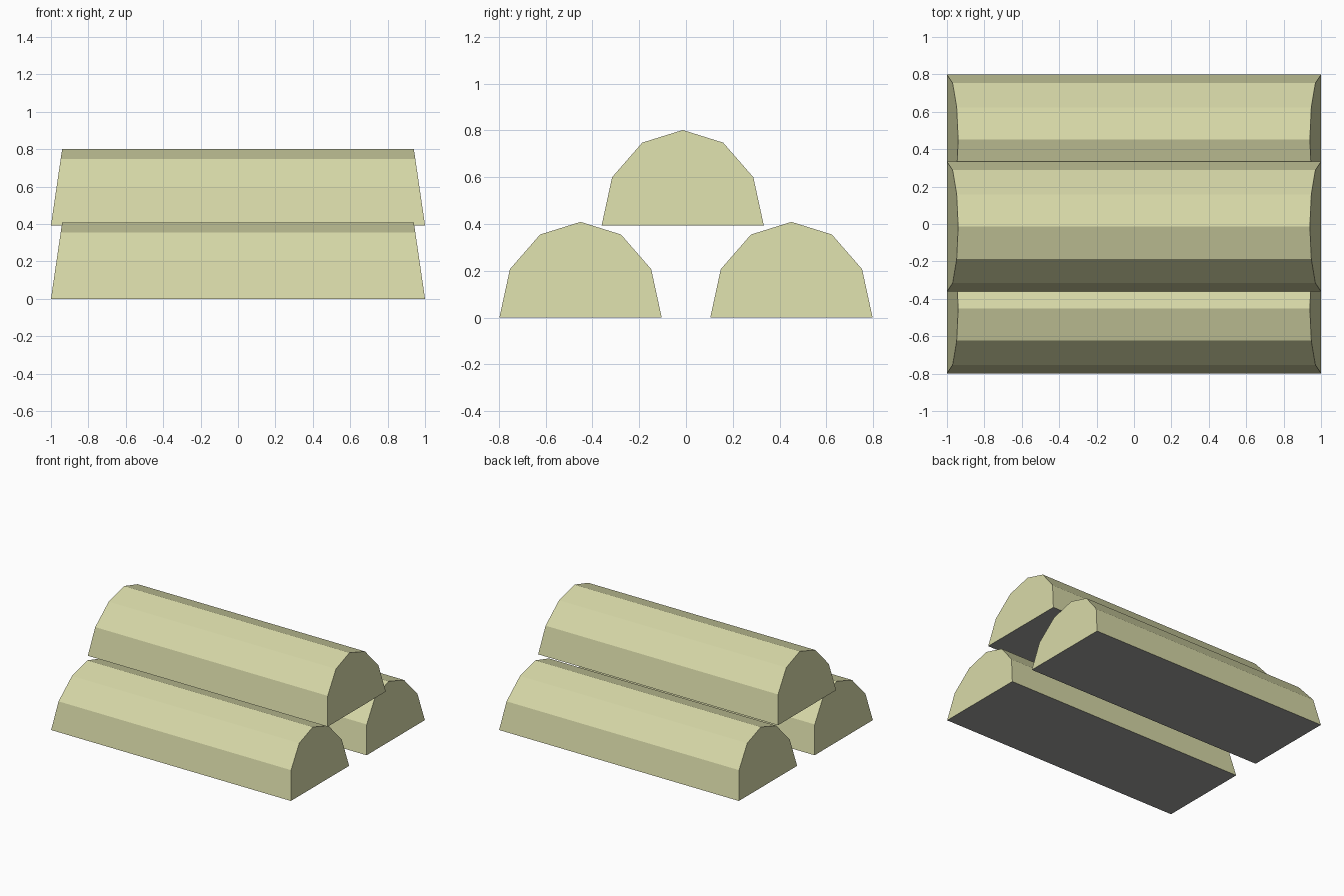
import bpy, bmesh

if "Cube" in bpy.data.objects:
    bpy.data.objects.remove(bpy.data.objects["Cube"])

def material(name, rgb):
    m = bpy.data.materials.new(name)
    m.diffuse_color = (*rgb, 1.0)
    m.use_nodes = True
    m.node_tree.nodes["Principled BSDF"].inputs["Base Color"].default_value = m.diffuse_color
    return m

bark = material("pale olive", (0.68, 0.69, 0.39))
under = material("grey underside", (0.35, 0.35, 0.34))

# Half-round log cross-section (y, z)
HALF = [(0.347, 0.0), (0.302, 0.207), (0.173, 0.355)]
PROFILE = HALF + [(0.0, 0.409)] + [(-y, z) for y, z in reversed(HALF)]
HEIGHT, TAPER = 0.409, 0.06

def log(name, y0, z0):
    bm = bmesh.new()
    # the end faces lean inwards towards the top
    ends = [[bm.verts.new((s * (1 - TAPER * z / HEIGHT), y, z)) for y, z in PROFILE]
            for s in (-1, 1)]
    for ring in ends:
        bm.faces.new(ring)
    n = len(PROFILE)
    for i in range(n):
        j = (i + 1) % n
        bm.faces.new((ends[0][i], ends[0][j], ends[1][j], ends[1][i]))
    bmesh.ops.recalc_face_normals(bm, faces=bm.faces)
    # flat underside gets the grey
    for f in bm.faces:
        f.material_index = 1 if f.normal.z < -0.9 else 0
    mesh = bpy.data.meshes.new(name)
    bm.to_mesh(mesh)
    bm.free()
    mesh.materials.append(bark)
    mesh.materials.append(under)
    ob = bpy.data.objects.new(name, mesh)
    ob.location = (0, y0, z0)
    bpy.context.collection.objects.link(ob)

# Two logs on the ground, one resting on top
log("front_log", -0.451, 0.0)
log("back_log", 0.451, 0.0)
log("top_log", -0.014, 0.393)
